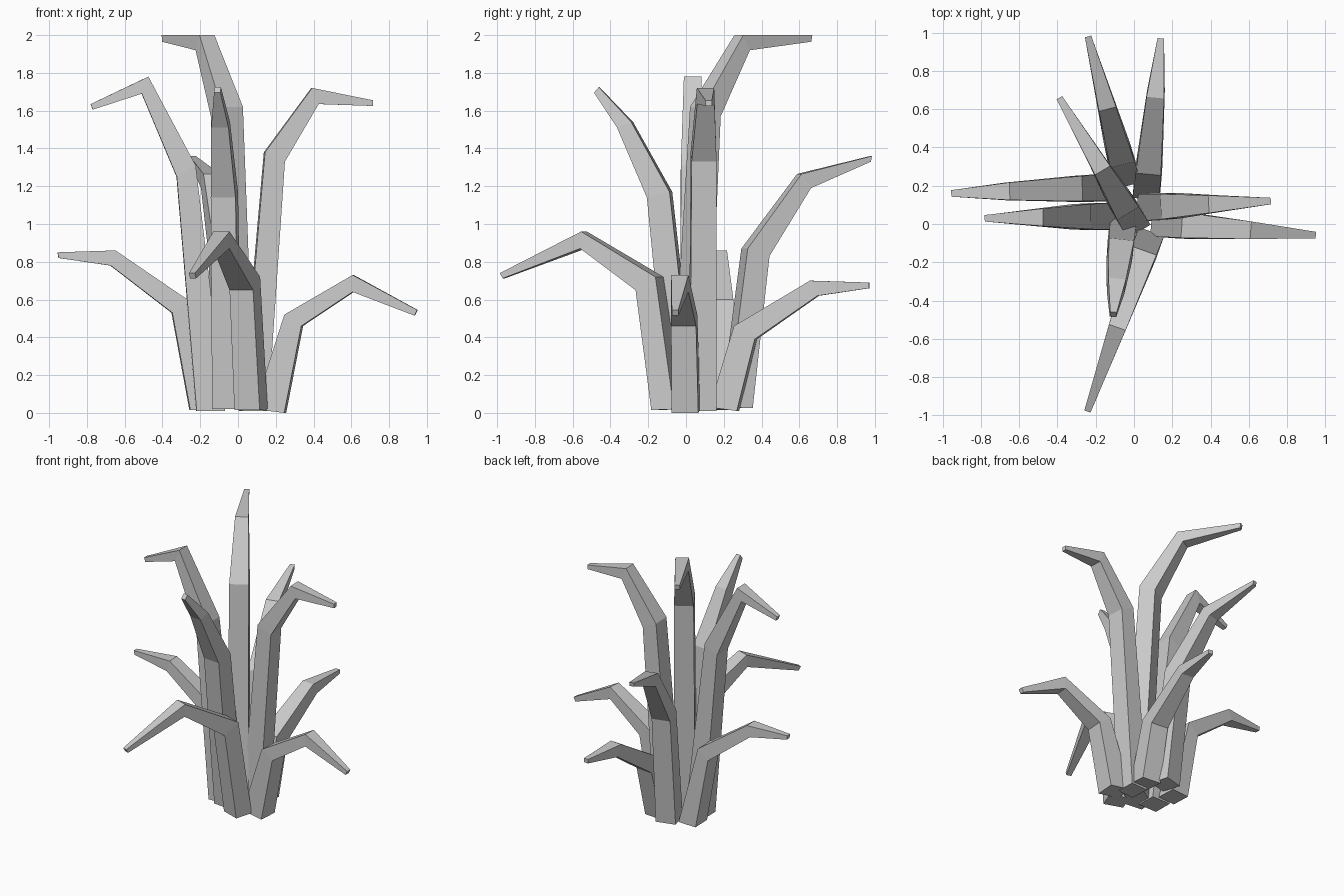
import bpy
from mathutils import Vector

WIDTHS = (0.142, 0.132, 0.092, 0.034)   # blade width at base, two bends, tip


def blade(name, axis, base, tip, inner, outer):
    """Square-section bent leaf. inner/outer: (distance on main axis, z) per ring."""
    p0, p1 = Vector((*base, 0)), Vector((*tip, 0))
    d = (p1 - p0) / (p1[axis] - p0[axis])      # step per unit of the main axis
    side = Vector((-d.y, d.x, 0)).normalized()
    if p1[axis] < p0[axis]:
        side = -side
    verts, faces = [], []
    for (a, az), (b, bz), w in zip(inner, outer, WIDTHS):
        pa = p0 + d * (a - p0[axis]) + Vector((0, 0, az))
        pb = p0 + d * (b - p0[axis]) + Vector((0, 0, bz))
        h = side * w / 2
        verts += [pa + h, pa - h, pb - h, pb + h]
    for r in range(3):
        for k in range(4):
            i, j = r * 4 + k, r * 4 + (k + 1) % 4
            faces.append((i, i + 4, j + 4, j))
    faces += [(0, 1, 2, 3), (15, 14, 13, 12)]
    me = bpy.data.meshes.new(name)
    me.from_pydata([v[:] for v in verts], [], faces)
    me.update()
    ob = bpy.data.objects.new(name, me)
    bpy.context.collection.objects.link(ob)


X, Y = 0, 1
# short outer leaves
blade("short_leaf_right", X, (0.17, 0.0), (0.95, -0.058),
      [(0.09, 0.02), (0.25, 0.52), (0.61, 0.73), (0.95, 0.545)],
      [(0.25, 0.0), (0.34, 0.46), (0.61, 0.64), (0.935, 0.515)])
blade("short_leaf_left", X, (-0.19, 0.188), (-0.95, 0.16),
      [(-0.12, 0.02), (-0.27, 0.60), (-0.65, 0.86), (-0.955, 0.85)],
      [(-0.255, 0.015), (-0.35, 0.53), (-0.675, 0.78), (-0.95, 0.82)])
blade("short_leaf_back", Y, (0.07, 0.21), (0.14, 0.97),
      [(0.13, 0.03), (0.26, 0.46), (0.66, 0.70), (0.97, 0.69)],
      [(0.275, 0.01), (0.37, 0.39), (0.70, 0.62), (0.97, 0.66)])
blade("short_leaf_front", Y, (0.062, -0.12), (-0.24, -0.97),
      [(-0.04, 0.02), (-0.14, 0.72), (-0.54, 0.96), (-0.98, 0.74)],
      [(-0.16, 0.015), (-0.245, 0.65), (-0.545, 0.87), (-0.965, 0.712)])
# medium leaf
blade("medium_leaf_back", Y, (-0.05, 0.27), (-0.24, 0.98),
      [(0.20, 0.03), (0.31, 0.87), (0.60, 1.265), (0.98, 1.36)],
      [(0.335, 0.025), (0.425, 0.83), (0.65, 1.19), (0.975, 1.33)])
# tall inner leaves
blade("tall_leaf_left", X, (-0.145, 0.04), (-0.78, 0.03),
      [(-0.07, 0.01), (-0.225, 1.31), (-0.475, 1.78), (-0.78, 1.635)],
      [(-0.22, 0.01), (-0.325, 1.25), (-0.51, 1.69), (-0.77, 1.605)])
blade("tall_leaf_right", X, (0.09, 0.088), (0.715, 0.12),
      [(0.02, 0.01), (0.14, 1.38), (0.39, 1.72), (0.715, 1.655)],
      [(0.155, 0.01), (0.245, 1.33), (0.425, 1.635), (0.715, 1.625)])
blade("tall_leaf_back", Y, (-0.01, 0.02), (-0.39, 0.66),
      [(-0.04, 0.02), (0.055, 1.62), (0.28, 2.0), (0.66, 2.0)],
      [(0.08, 0.02), (0.15, 1.57), (0.315, 1.92), (0.655, 1.965)])
blade("tall_leaf_front", Y, (-0.06, -0.03), (-0.11, -0.485),
      [(0.05, 0.02), (-0.08, 1.17), (-0.285, 1.54), (-0.46, 1.725)],
      [(-0.09, 0.02), (-0.20, 1.14), (-0.36, 1.51), (-0.485, 1.695)])
